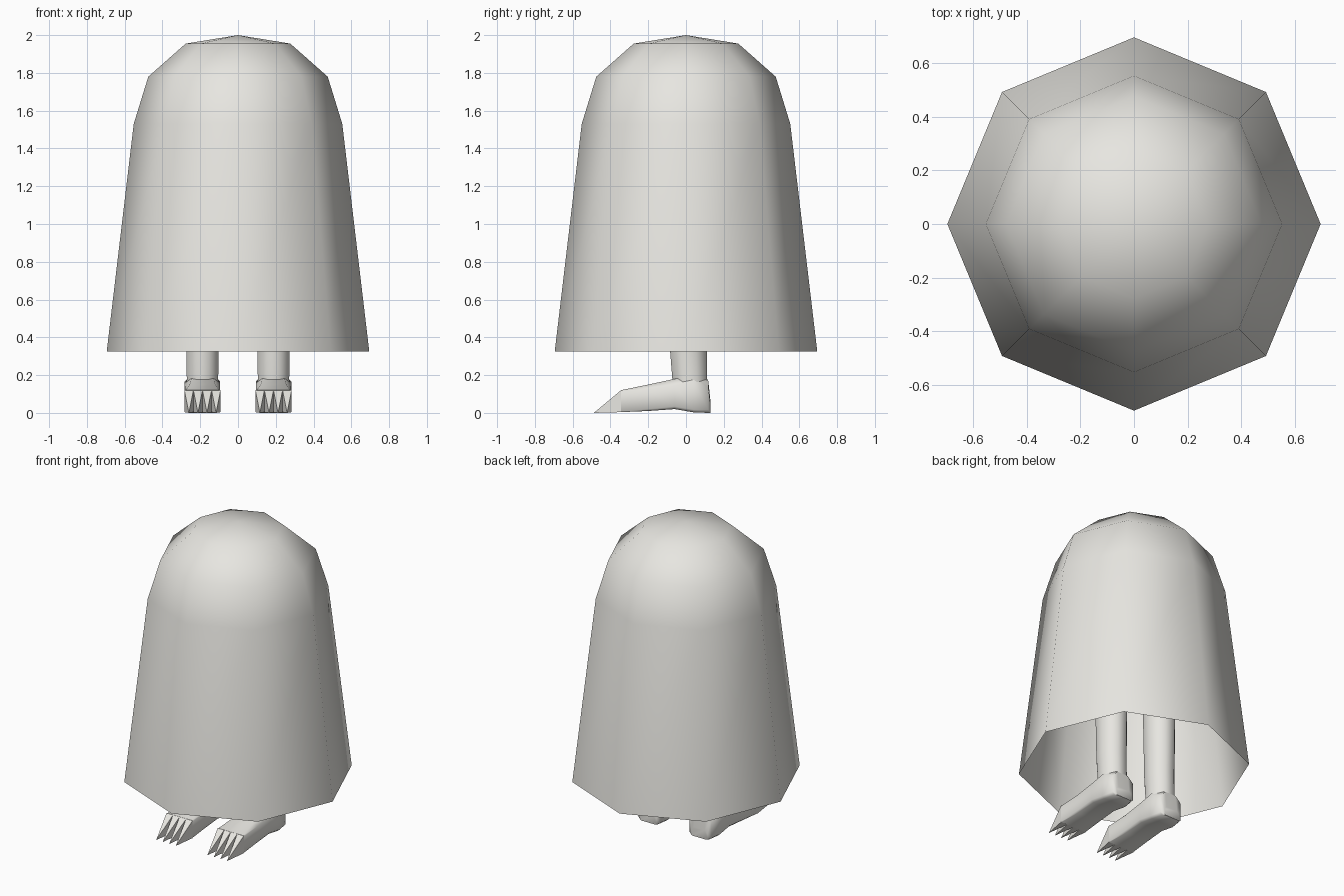
import bpy, bmesh, math

if "Cube" in bpy.data.objects:
    bpy.data.objects.remove(bpy.data.objects["Cube"])

cloth = bpy.data.materials.new("off white")
cloth.diffuse_color = (0.8, 0.79, 0.75, 1)
cloth.use_nodes = True
cloth.node_tree.nodes["Principled BSDF"].inputs["Base Color"].default_value = cloth.diffuse_color


def finish(bm, name, angle):
    bmesh.ops.recalc_face_normals(bm, faces=bm.faces[:])
    me = bpy.data.meshes.new(name)
    bm.to_mesh(me)
    bm.free()
    me.materials.append(cloth)
    ob = bpy.data.objects.new(name, me)
    bpy.context.collection.objects.link(ob)
    bpy.ops.object.select_all(action='DESELECT')
    bpy.context.view_layer.objects.active = ob
    ob.select_set(True)
    bpy.ops.object.shade_smooth_by_angle(angle=math.radians(angle))
    return ob


def loft(bm, rings):
    """Skin a list of equally long point rings, returning the vertex rings."""
    vs = [[bm.verts.new(p) for p in r] for r in rings]
    n = len(vs[0])
    for a, b in zip(vs, vs[1:]):
        for i in range(n):
            j = (i + 1) % n
            bm.faces.new((a[i], a[j], b[j], b[i]))
    return vs


def oval(cx, cy, z, rx, ry, n=8, turn=0.0):
    return [(cx + rx * math.cos(math.tau * i / n + turn),
             cy + ry * math.sin(math.tau * i / n + turn), z) for i in range(n)]


# Eight-sided open sheet with a domed top
bm = bmesh.new()
profile = [(0.695, 0.325), (0.552, 1.53), (0.475, 1.78), (0.277, 1.955)]
rings = loft(bm, [oval(0, 0, z, r, r) for r, z in profile])
apex = bm.verts.new((0, 0, 2.0))
for i in range(8):
    bm.faces.new((rings[-1][i], rings[-1][(i + 1) % 8], apex))
finish(bm, "sheet", 60)


def foot_ring(cx, y, z0, z1, w, c):
    # Rectangle with chamfered upper corners and slightly cut lower corners
    d = c * 0.4
    return [(cx - w + d, y, z0), (cx + w - d, y, z0), (cx + w, y, z0 + d), (cx + w, y, z1 - c),
            (cx + w - c, y, z1), (cx - w + c, y, z1), (cx - w, y, z1 - c), (cx - w, y, z0 + d)]


for side, label in ((-1, "left"), (1, "right")):
    cx = side * 0.188

    # Leg, running up under the sheet
    bm = bmesh.new()
    tube = loft(bm, [oval(cx, cy, z, rx, ry, 8, math.pi / 8) for cy, z, rx, ry in
                     ((0.03, 0.08, 0.094, 0.1), (0.02, 0.18, 0.09, 0.1),
                      (0.013, 0.325, 0.092, 0.105), (0.01, 0.9, 0.1, 0.115))])
    bm.faces.new(tube[-1])
    finish(bm, label + "_leg", 60)

    # Foot from heel to the base of the toes
    bm = bmesh.new()
    spans = [(0.13, 0.0, 0.06, 0.06, 0.02), (0.118, 0.0, 0.17, 0.08, 0.04),
             (0.04, 0.003, 0.2, 0.094, 0.035), (-0.06, 0.02, 0.18, 0.094, 0.035),
             (-0.2, 0.01, 0.15, 0.093, 0.025), (-0.345, 0.004, 0.12, 0.096, 0.006)]
    vs = loft(bm, [foot_ring(cx, *s) for s in spans])
    bm.faces.new(vs[0])
    bm.faces.new(vs[-1])
    finish(bm, label + "_foot", 50)

    # Four pointed toes
    bm = bmesh.new()
    for k in range(4):
        x0 = cx - 0.096 + k * 0.048
        x1 = x0 + 0.048
        base = [bm.verts.new(p) for p in ((x0, -0.344, 0.004), (x1, -0.344, 0.004),
                                          (x1, -0.344, 0.12), (x0, -0.344, 0.12))]
        tip = bm.verts.new(((x0 + x1) / 2, -0.488, 0.0))
        for i in range(4):
            bm.faces.new((base[i], base[(i + 1) % 4], tip))
        bm.faces.new(base)
    finish(bm, label + "_toes", 20)
